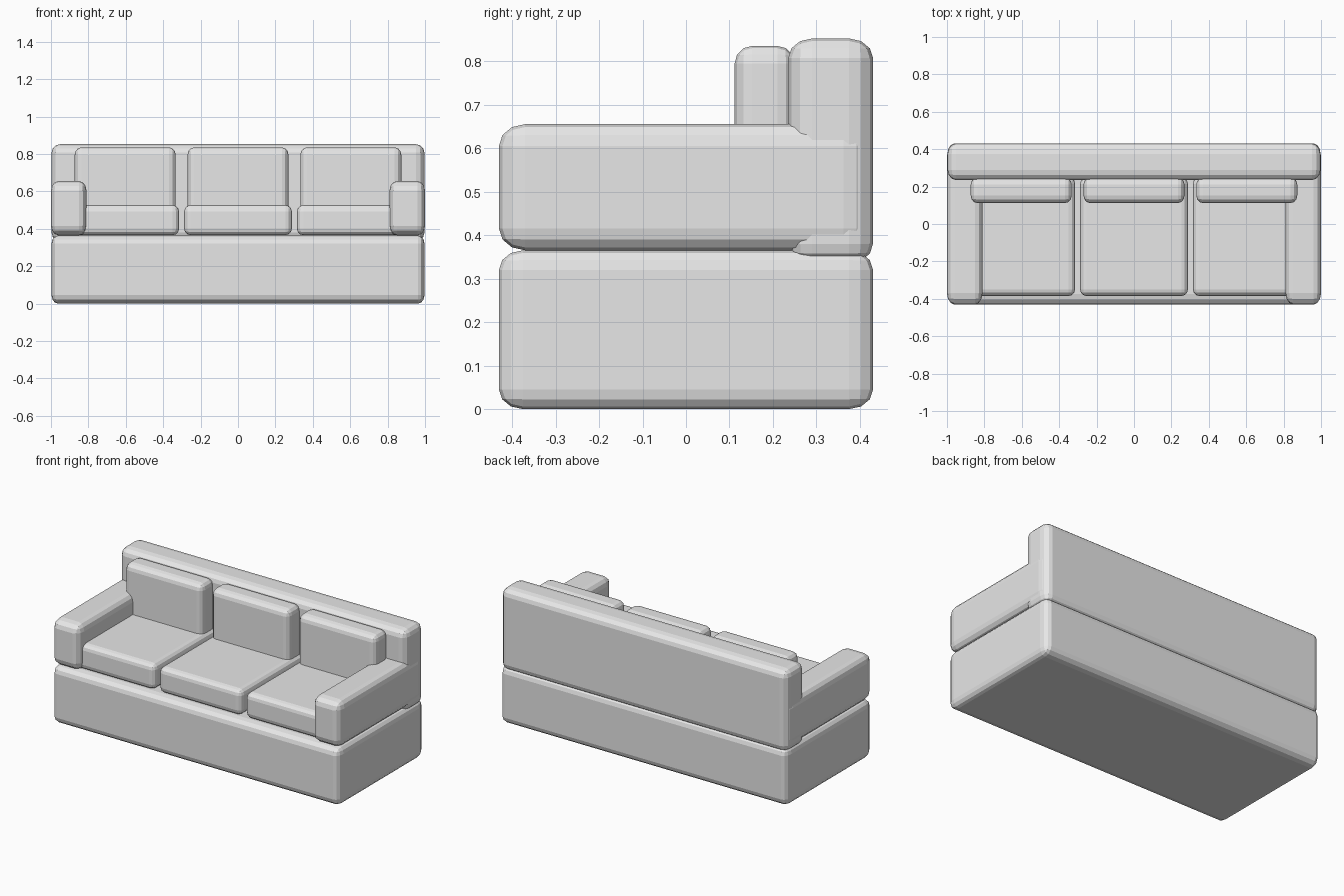
import bpy, bmesh
from mathutils import Vector

if "Cube" in bpy.data.objects:
    bpy.data.objects.remove(bpy.data.objects["Cube"])

fabric = bpy.data.materials.new("light grey fabric")
fabric.diffuse_color = (0.8, 0.8, 0.8, 1)
fabric.use_nodes = True
fabric.node_tree.nodes["Principled BSDF"].inputs["Base Color"].default_value = fabric.diffuse_color


def padded_box(name, low, high, radius, segments=3):
    """Box between two corners, edges rounded by a separate radius per axis."""
    low, high, radius = Vector(low), Vector(high), Vector(radius)
    size, centre = high - low, (low + high) / 2
    bm = bmesh.new()
    bmesh.ops.create_cube(bm, size=1)
    # Bevel by one unit in radius-scaled space, then scale to real size
    bmesh.ops.scale(bm, verts=bm.verts,
                    vec=[s / r for s, r in zip(size, radius)])
    bmesh.ops.bevel(bm, geom=bm.edges[:], offset=1, offset_type='OFFSET',
                    segments=segments, profile=0.5, affect='EDGES')
    bmesh.ops.scale(bm, verts=bm.verts, vec=radius)
    bmesh.ops.translate(bm, verts=bm.verts, vec=centre)
    bmesh.ops.recalc_face_normals(bm, faces=bm.faces[:])
    mesh = bpy.data.meshes.new(name)
    bm.to_mesh(mesh)
    bm.free()
    mesh.materials.append(fabric)
    obj = bpy.data.objects.new(name, mesh)
    bpy.context.collection.objects.link(obj)
    return obj


# Base and full-width backrest
padded_box("base", (-0.997, -0.43, 0), (0.997, 0.43, 0.365), (0.035, 0.055, 0.045))
padded_box("backrest", (-0.997, 0.235, 0.335), (0.997, 0.43, 0.852), (0.045, 0.055, 0.045))

# Armrests
for side, x in (("left", -0.905), ("right", 0.905)):
    padded_box(side + "_armrest", (x - 0.095, -0.43, 0.365),
               (x + 0.095, 0.422, 0.655), (0.04, 0.06, 0.05))

# Three seat and back cushions
for name, x in (("left", -0.603), ("middle", 0), ("right", 0.603)):
    padded_box(name + "_seat_cushion", (x - 0.288, -0.385, 0.366),
               (x + 0.288, 0.25, 0.527), (0.035, 0.035, 0.035))
    padded_box(name + "_back_cushion", (x - 0.27, 0.112, 0.40),
               (x + 0.27, 0.25, 0.835), (0.035, 0.04, 0.04))
